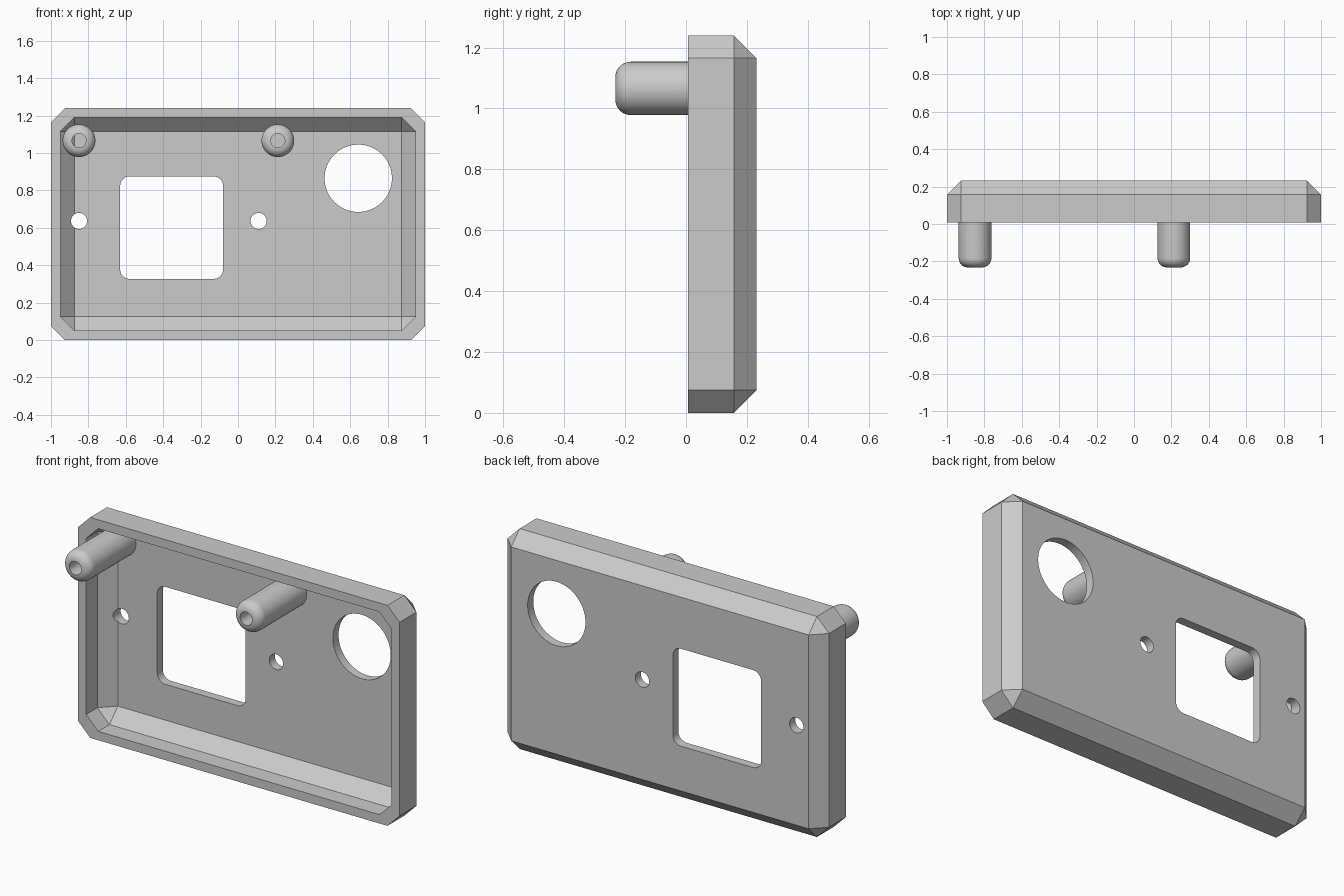
import bpy, bmesh, math
from mathutils import Vector, Matrix

old = bpy.data.objects.get("Cube")
if old:
    bpy.data.objects.remove(old, do_unlink=True)

FRONT, BACK, TIP = 0.007, 0.232, -0.232
HEIGHT, WALL, CHAMFER = 1.24, 0.05, 0.075

grey = bpy.data.materials.new("plain grey")
grey.use_nodes = True
colour = (0.6, 0.6, 0.6, 1)
grey.diffuse_color = colour
grey.node_tree.nodes["Principled BSDF"].inputs["Base Color"].default_value = colour


def make(name, bm):
    bmesh.ops.recalc_face_normals(bm, faces=bm.faces)
    mesh = bpy.data.meshes.new(name)
    bm.to_mesh(mesh)
    bm.free()
    mesh.materials.append(grey)
    obj = bpy.data.objects.new(name, mesh)
    bpy.context.collection.objects.link(obj)
    return obj


def box(bm, x0, x1, y0, y1, z0, z1):
    centre = Vector((x0 + x1, y0 + y1, z0 + z1)) / 2
    size = Matrix.Diagonal((x1 - x0, y1 - y0, z1 - z0, 1))
    bmesh.ops.create_cube(bm, size=1, matrix=Matrix.Translation(centre) @ size)


def tray_block(name, inset, y0, y1):
    """Box with chamfered corners and a chamfered back."""
    bm = bmesh.new()
    box(bm, inset - 1, 1 - inset, y0, y1, inset, HEIGHT - inset)
    edges = [e for e in bm.edges if any(v.co.y > y1 - 0.001 for v in e.verts)]
    bmesh.ops.bevel(bm, geom=edges, offset=CHAMFER, segments=1, affect='EDGES')
    return make(name, bm)


def round_cutter(name, x, z, radius, sides):
    bm = bmesh.new()
    place = Matrix.Translation((x, BACK, z)) @ Matrix.Rotation(math.pi / 2, 4, 'X')
    bmesh.ops.create_cone(bm, cap_ends=True, segments=sides, radius1=radius,
                          radius2=radius, depth=0.4, matrix=place)
    return make(name, bm)


def boolean(obj, cutter, operation):
    mod = obj.modifiers.new(cutter.name, 'BOOLEAN')
    mod.operation, mod.solver, mod.object = operation, 'EXACT', cutter
    cutter.hide_render = True
    cutter.hide_set(True)


def apply_all(obj):
    graph = bpy.context.evaluated_depsgraph_get()
    mesh = bpy.data.meshes.new_from_object(obj.evaluated_get(graph))
    obj.modifiers.clear()
    obj.data = mesh
    bpy.ops.object.select_all(action='DESELECT')
    obj.select_set(True)
    bpy.context.view_layer.objects.active = obj
    bpy.ops.object.shade_smooth_by_angle(angle=math.radians(25))


# Hollow panel; the cavity shape also trims the posts to the inner surface
panel = tray_block("panel", 0, FRONT, BACK)
cavity = tray_block("cavity_cutter", WALL, -0.5, BACK - WALL)
cutters = [cavity]

# Rounded square window
bm = bmesh.new()
box(bm, -0.63, -0.08, 0.05, 0.4, 0.327, 0.875)
corners = [e for e in bm.edges if abs(e.verts[0].co.y - e.verts[1].co.y) > 0.1]
bmesh.ops.bevel(bm, geom=corners, offset=0.05, segments=8, profile=0.5, affect='EDGES')
cutters.append(make("window_cutter", bm))

# Round holes
cutters.append(round_cutter("large_hole_cutter", 0.643, 0.865, 0.18, 64))
for side, x in (("right", -0.85), ("left", 0.11)):
    cutters.append(round_cutter(side + "_small_hole_cutter", x, 0.637, 0.043, 32))

for cutter in cutters:
    boolean(panel, cutter, 'DIFFERENCE')


# Hollow posts with rounded tips, turned from a profile
def post(name, x, z, radius=0.0875, bore=0.0375):
    bm = bmesh.new()
    fillet = radius - bore
    profile = [(bore, BACK)]
    for i in range(9):
        a = math.pi / 2 * i / 8
        profile.append((bore + fillet * math.sin(a), TIP + fillet * (1 - math.cos(a))))
    profile.append((radius, BACK))
    verts = [bm.verts.new((x + r, y, z)) for r, y in profile]
    edges = [bm.edges.new((verts[i - 1], v)) for i, v in enumerate(verts)]
    bmesh.ops.spin(bm, geom=verts + edges, cent=(x, 0, z), axis=(0, 1, 0),
                   angle=math.tau, steps=48)
    bmesh.ops.remove_doubles(bm, verts=bm.verts, dist=0.0005)
    obj = make(name, bm)
    boolean(obj, cavity, 'INTERSECT')
    return obj


posts = [post("right_post", -0.85, 1.066), post("left_post", 0.213, 1.066)]

for obj in [panel] + posts:
    apply_all(obj)
for cutter in cutters:
    bpy.data.objects.remove(cutter, do_unlink=True)
